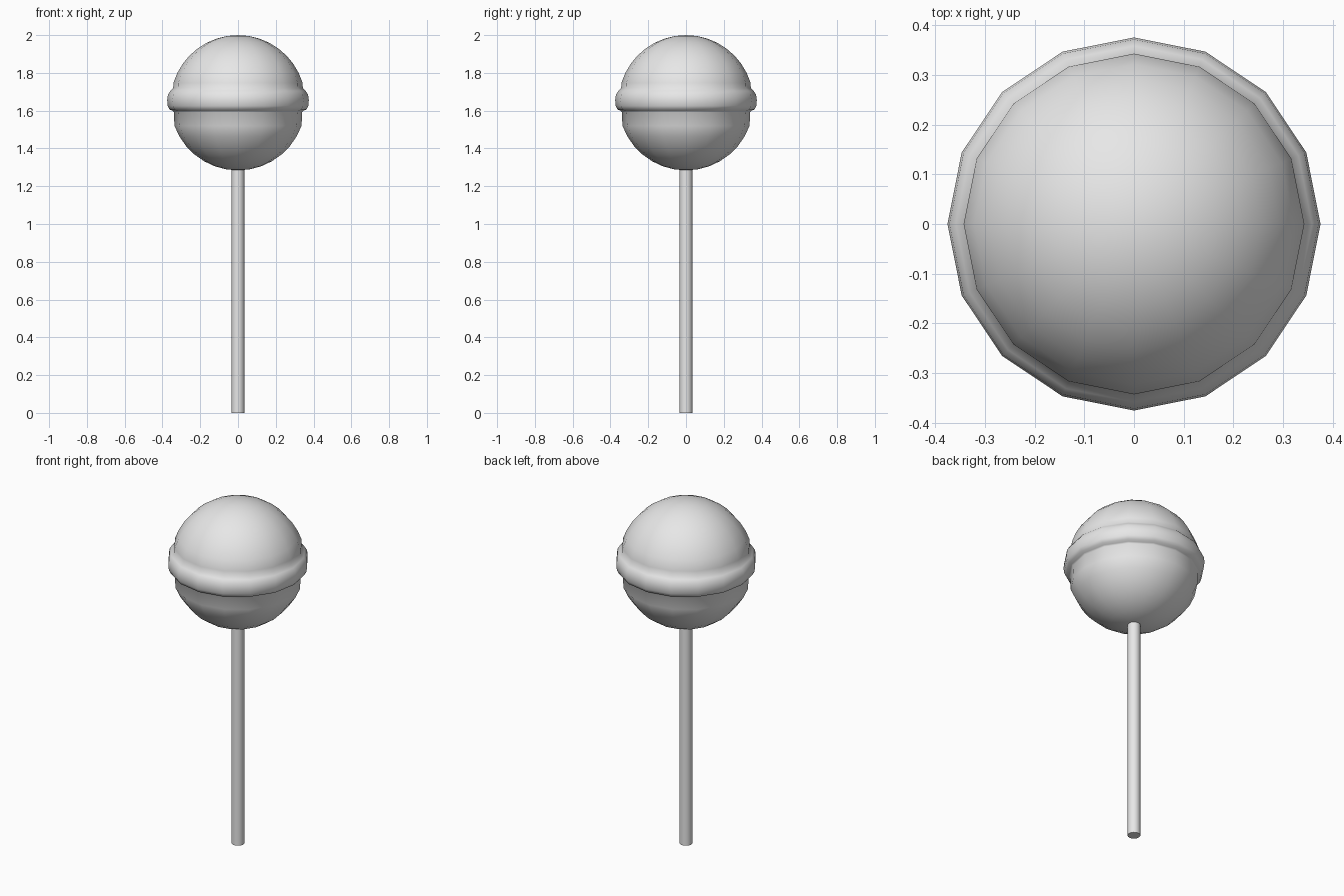
import bpy, bmesh
from math import sin, cos, pi, sqrt, radians

cube = bpy.data.objects.get("Cube")
if cube:
    bpy.data.objects.remove(cube)

SIDES = 16
CENTRE, RADIUS = 1.642, 0.358      # candy ball
BAND_Z = 1.656                     # rounded band around the ball

grey = bpy.data.materials.new("light grey")
grey.use_nodes = True
colour = (0.8, 0.8, 0.8, 1)
grey.diffuse_color = colour
grey.node_tree.nodes["Principled BSDF"].inputs["Base Color"].default_value = colour


def lathe(name, profile, sides, angle):
    """Turn an (r, z) profile, listed bottom to top, around the z axis."""
    bm = bmesh.new()
    rings = []
    for r, z in profile:
        count = sides if r > 1e-5 else 1
        rings.append([bm.verts.new((r * cos(2 * pi * i / sides),
                                    r * sin(2 * pi * i / sides), z))
                      for i in range(count)])
    for low, high in zip(rings, rings[1:]):
        for i in range(sides):
            j = (i + 1) % sides
            quad = [low[i % len(low)], low[j % len(low)],
                    high[j % len(high)], high[i % len(high)]]
            bm.faces.new(list(dict.fromkeys(quad)))
    mesh = bpy.data.meshes.new(name)
    bm.to_mesh(mesh)
    bm.free()
    mesh.materials.append(grey)
    obj = bpy.data.objects.new(name, mesh)
    bpy.context.collection.objects.link(obj)
    bpy.ops.object.select_all(action='DESELECT')
    obj.select_set(True)
    bpy.context.view_layer.objects.active = obj
    bpy.ops.object.shade_smooth_by_angle(angle=radians(angle))
    return obj


def arc(z_from, z_to):
    """Points on the ball at even steps between two pole-side angles."""
    return [(RADIUS * sin(a), CENTRE - RADIUS * cos(a))
            for a in (z_from + (z_to - z_from) * k / 8 for k in range(9))]


# Candy: lower cap, bulging band and upper cap as one skin
band = [(0.346, 1.6), (0.362, 1.606), (0.372, 1.625), (0.375, BAND_Z),
        (0.371, 1.685), (0.358, 1.705), (0.343, 1.72)]
lower = arc(0, radians(80))
upper = arc(radians(107), pi)
candy = lathe("candy", lower[:-1] + [(0.34, 1.592)] + band + upper, SIDES, 80)

# Stick: plain rod reaching into the candy
stick = lathe("stick", [(0, 0), (0.034, 0), (0.034, 1.35), (0, 1.35)], SIDES, 40)
